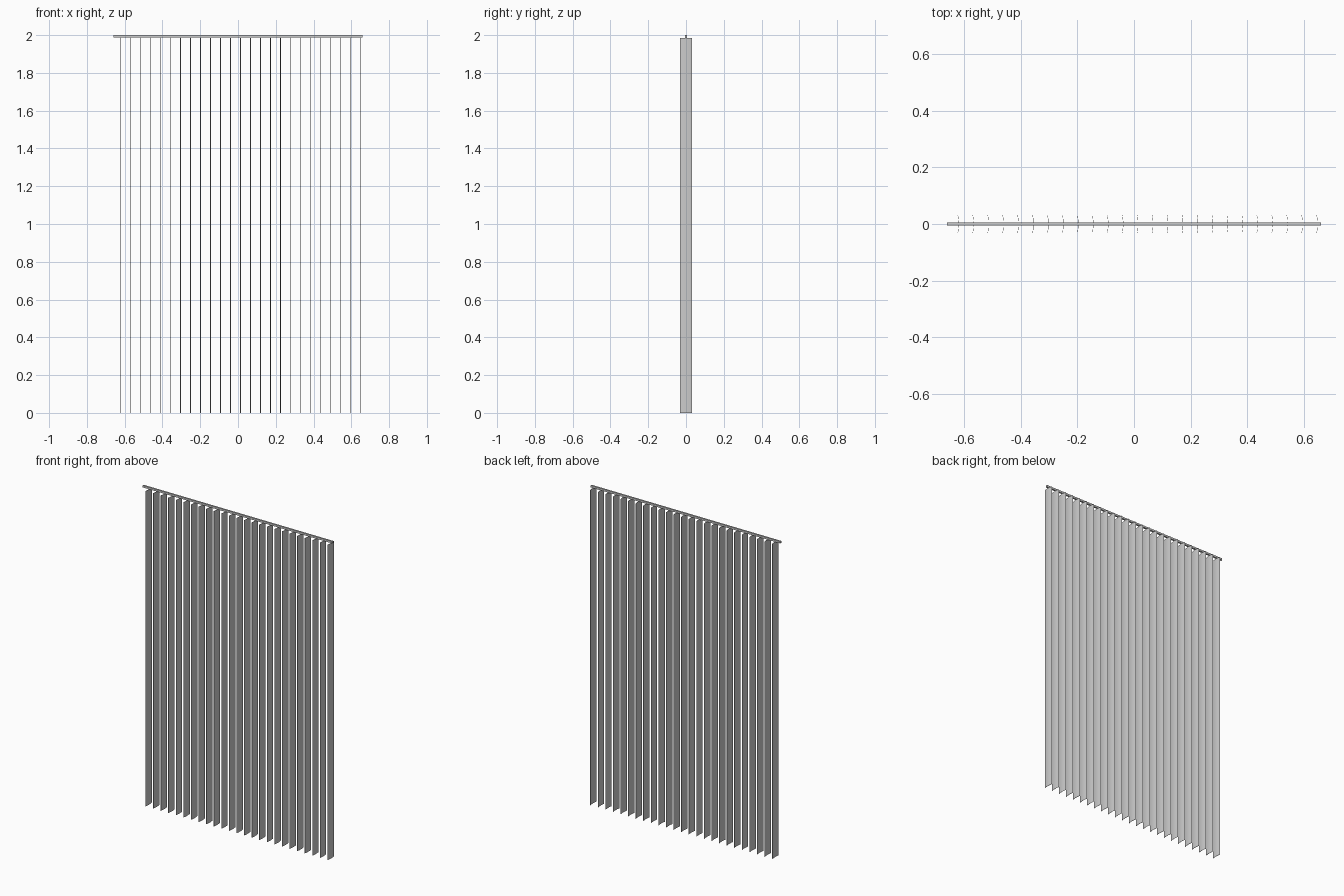
import bpy, bmesh

if "Cube" in bpy.data.objects:
    bpy.data.objects.remove(bpy.data.objects["Cube"])

COUNT, PITCH, FIRST = 25, 0.0528, -0.6205
HALF_W, TOP, BOW, THICK = 0.031, 1.985, 0.003, 0.0012


def finish(name, bm):
    bmesh.ops.recalc_face_normals(bm, faces=bm.faces)
    me = bpy.data.meshes.new(name)
    bm.to_mesh(me)
    bm.free()
    ob = bpy.data.objects.new(name, me)
    bpy.context.collection.objects.link(ob)
    return ob


def box(name, size, loc):
    bm = bmesh.new()
    bmesh.ops.create_cube(bm, size=1)
    for v in bm.verts:
        v.co = [v.co[i] * size[i] + loc[i] for i in range(3)]
    return finish(name, bm)


def slat(name, x):
    # gently bowed strip, extruded to full height
    ts = [i / 3 - 1 for i in range(7)]
    arc = lambda t, off: (x + BOW * (0.5 - t * t) + off, t * HALF_W, 0)
    outline = [arc(t, THICK / 2) for t in ts] + [arc(t, -THICK / 2) for t in reversed(ts)]
    bm = bmesh.new()
    face = bm.faces.new([bm.verts.new(p) for p in outline])
    up = bmesh.ops.extrude_face_region(bm, geom=[face])["geom"]
    bmesh.ops.translate(bm, vec=(0, 0, TOP),
                        verts=[g for g in up if isinstance(g, bmesh.types.BMVert)])
    bm.faces.new([v for v in face.verts]) if not face.is_valid else None
    return finish(name, bm)


# head rail
box("head_rail", (1.32, 0.011, 0.012), (0, 0, 1.994))

# hanging slats with small hangers
for i in range(COUNT):
    x = FIRST + i * PITCH
    slat(f"slat_{i + 1}", x)
    box(f"hanger_{i + 1}", (0.002, 0.004, 0.01), (x, 0, 1.986))
